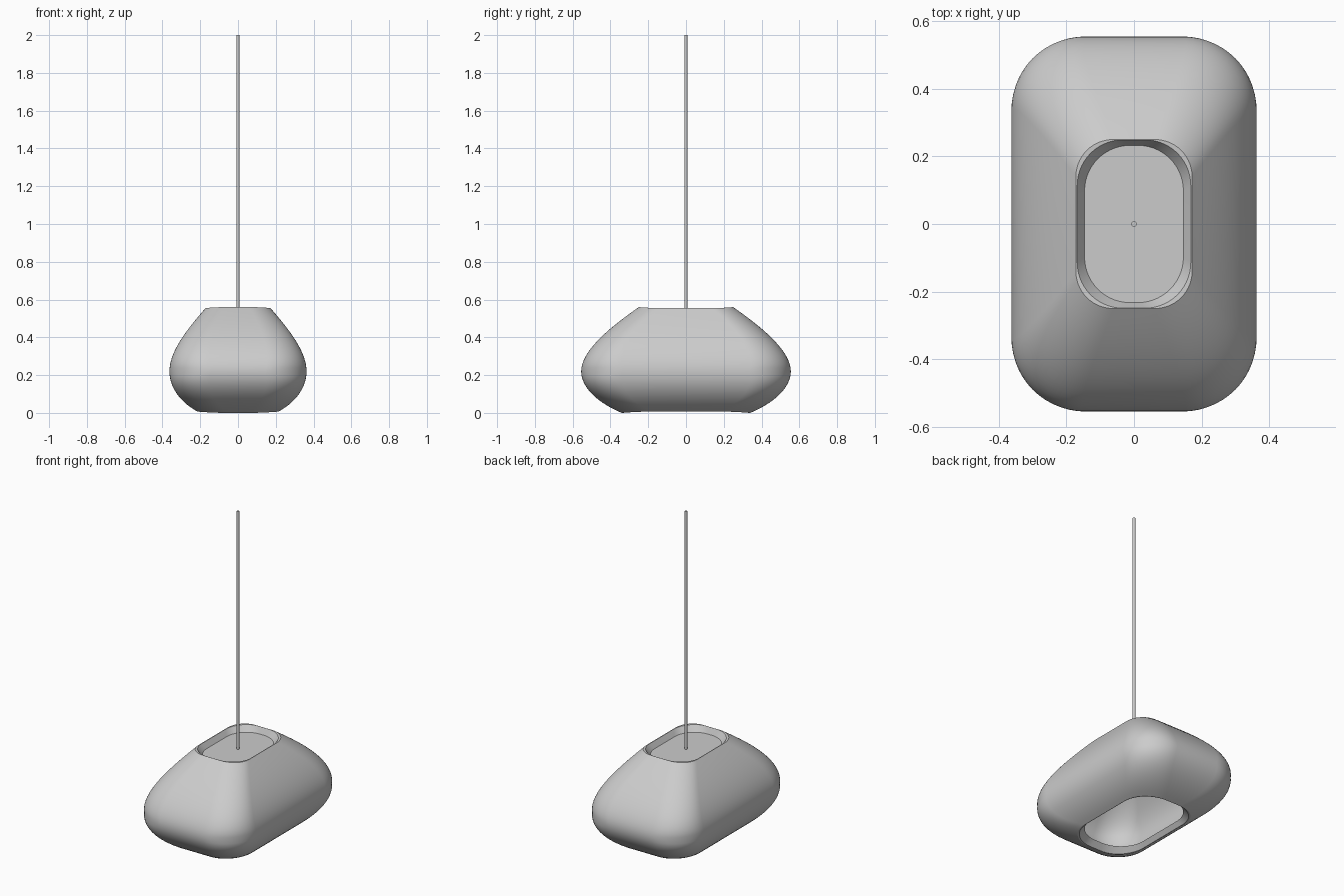
import bpy, bmesh, math
from mathutils import Vector
from mathutils.geometry import interpolate_bezier

if "Cube" in bpy.data.objects:
    bpy.data.objects.remove(bpy.data.objects["Cube"])

CORNER = 14  # segments per rounded corner


def ring_points(hx, hy, r, z, sag=0.0):
    """Rounded rectangle; sag shifts the long sides in z."""
    pts = []
    for k, (sx, sy) in enumerate([(1, 1), (-1, 1), (-1, -1), (1, -1)]):
        for i in range(CORNER + 1):
            a = math.pi / 2 * (k + i / CORNER)
            x = sx * (hx - r) + r * math.cos(a)
            y = sy * (hy - r) + r * math.sin(a)
            pts.append((x, y, z + sag * (1 - min(1, abs(y) / hy) ** 4)))
    return pts


def loft(name, rings, cap_start=False, cap_end=False, angle=35):
    bm = bmesh.new()
    loops = [[bm.verts.new(p) for p in ring_points(*r)] for r in rings]
    for a, b in zip(loops, loops[1:]):
        n = len(a)
        for i in range(n):
            j = (i + 1) % n
            bm.faces.new((a[i], a[j], b[j], b[i]))
    if cap_start:
        bm.faces.new(loops[0][::-1])
    if cap_end:
        bm.faces.new(loops[-1])
    bmesh.ops.recalc_face_normals(bm, faces=bm.faces)
    me = bpy.data.meshes.new(name)
    bm.to_mesh(me)
    bm.free()
    ob = bpy.data.objects.new(name, me)
    bpy.context.collection.objects.link(ob)
    bpy.context.view_layer.objects.active = ob
    ob.select_set(True)
    bpy.ops.object.shade_smooth_by_angle(angle=math.radians(angle))
    ob.select_set(False)
    return ob


# shade profile as (half width, half depth, height)
lower = interpolate_bezier(Vector((.215, .34, 0)), Vector((.30, .46, .05)),
                           Vector((.363, .555, .13)), Vector((.363, .555, .22)), 14)
upper = interpolate_bezier(Vector((.363, .555, .22)), Vector((.363, .555, .33)),
                           Vector((.26, .40, .455)), Vector((.172, .25, .56)), 18)
profile = list(lower) + list(upper)[1:]


def section(p, inset=0.0):
    z = p[2]
    if z < .22:
        t = z / .22
        r = .16 + .06 * t
        sag = .008 * (1 - t) ** 2
    else:
        t = (z - .22) / .34
        r = .22 - .11 * t
        sag = -.006 * t ** 2
    return (p[0] - inset, p[1] - inset, r - inset, z, sag)


# closed wall: outside, top lip, inside, bottom lip
outer = [section(p) for p in profile]
inner = [section(p, .028) for p in profile if .04 < p[2] < .51][::-1]
top_lip = [(.168, .249, .135, .56, -.006), (.145, .232, .135, .52)]
bottom_lip = [(.19, .31, .165, .035), (.21, .337, .17, 0, .008), outer[0]]
loft("lamp_shade", outer + top_lip + inner + bottom_lip)

# recessed plate closing the top
loft("top_plate", [(.147, .234, .135, .505), (.147, .234, .135, .522)], True, True)

# hanging cord
bpy.ops.mesh.primitive_cylinder_add(vertices=16, radius=.008, depth=1.48, location=(0, 0, 1.26))
cord = bpy.context.object
cord.name = "cord"
bpy.ops.object.shade_smooth_by_angle()
